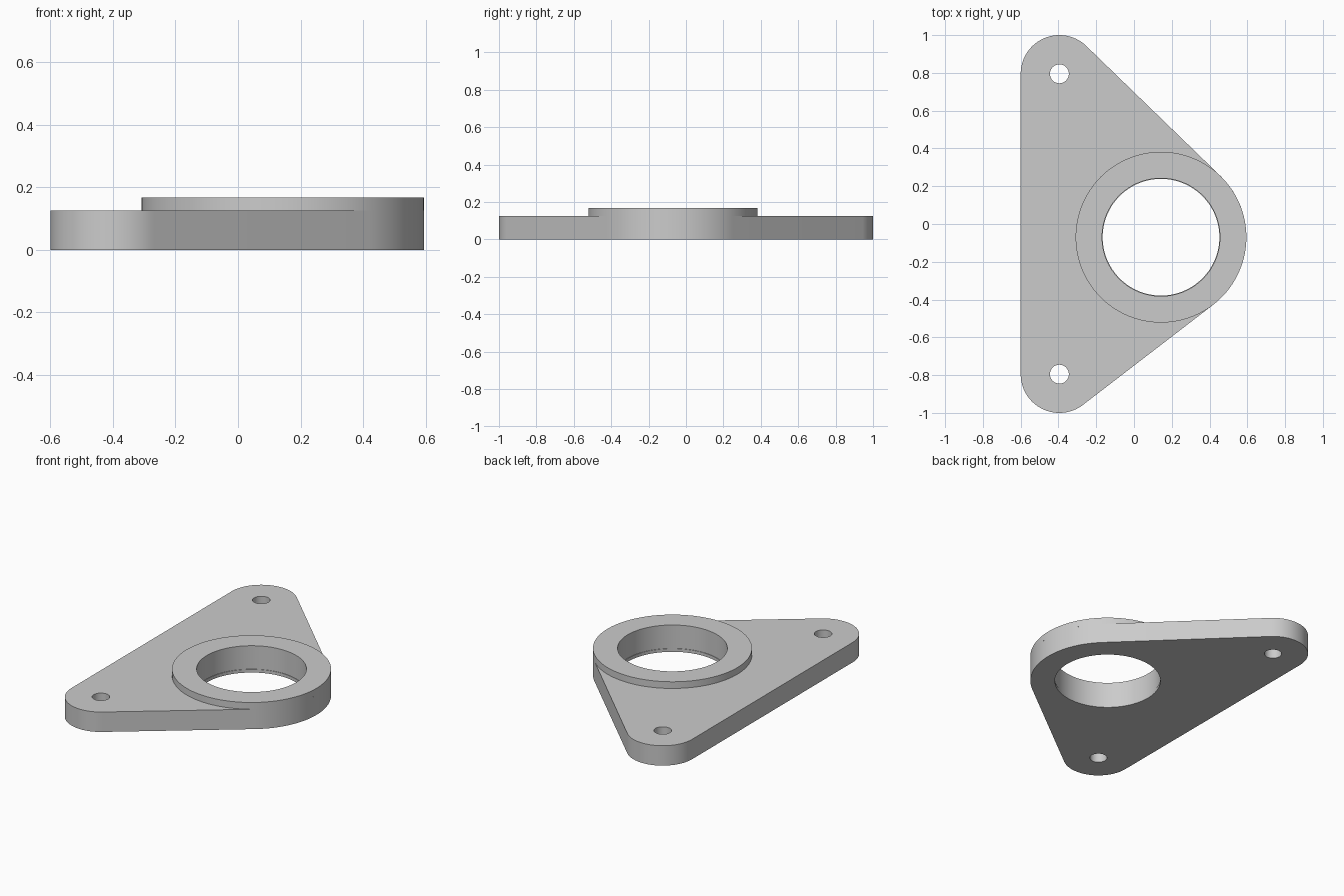
import bpy, bmesh
from math import cos, sin, pi, acos, atan2, hypot, radians

if "Cube" in bpy.data.objects:
    bpy.data.objects.remove(bpy.data.objects["Cube"], do_unlink=True)

PLATE_TOP, BOSS_TOP, LIP_TOP = 0.125, 0.167, 0.02
BOSS = (0.143, -0.07, 0.452)          # x, y, radius
EARS = [(-0.395, -0.795, 0.205), (-0.395, 0.795, 0.205)]
BORE, LIP, BOLT = 0.312, 0.309, 0.05
SEGMENTS = 128

metal = bpy.data.materials.new("light grey metal")
metal.use_nodes = True
grey = (0.6, 0.6, 0.6, 1)
metal.diffuse_color = grey
metal.node_tree.nodes["Principled BSDF"].inputs["Base Color"].default_value = grey


def finish(bm, name):
    bmesh.ops.recalc_face_normals(bm, faces=bm.faces)
    mesh = bpy.data.meshes.new(name)
    bm.to_mesh(mesh)
    bm.free()
    mesh.materials.append(metal)
    obj = bpy.data.objects.new(name, mesh)
    bpy.context.collection.objects.link(obj)
    return obj


def lathe(name, x, y, profile, caps):
    """Sweep (radius, z) points round a vertical axis."""
    bm = bmesh.new()
    rings = [[bm.verts.new((x + r * cos(2 * pi * i / SEGMENTS),
                            y + r * sin(2 * pi * i / SEGMENTS), z))
              for i in range(SEGMENTS)] for r, z in profile]
    for a, b in zip(rings, rings[1:]):
        for i in range(SEGMENTS):
            j = (i + 1) % SEGMENTS
            bm.faces.new((a[i], a[j], b[j], b[i]))
    if caps:
        bm.faces.new(rings[0])
        bm.faces.new(rings[-1])
    return finish(bm, name)


def tangent_angle(a, b):
    """Direction from centre to the outer tangent shared by a and then b."""
    dx, dy = b[0] - a[0], b[1] - a[1]
    return atan2(dy, dx) - acos((a[2] - b[2]) / hypot(dx, dy))


# Plate outline: three arcs joined by their outer tangents
circles = [EARS[0], BOSS, EARS[1]]
outline = []
for k, c in enumerate(circles):
    start = tangent_angle(circles[k - 1], c)
    sweep = (tangent_angle(c, circles[(k + 1) % 3]) - start) % (2 * pi)
    steps = int(sweep / (2 * pi) * SEGMENTS) + 1
    for i in range(steps + 1):
        t = start + sweep * i / steps
        outline.append((c[0] + c[2] * cos(t), c[1] + c[2] * sin(t)))

bm = bmesh.new()
base = bm.faces.new([bm.verts.new((x, y, 0)) for x, y in outline])
top = bmesh.ops.extrude_face_region(bm, geom=[base], use_keep_orig=True)["geom"]
bmesh.ops.translate(bm, vec=(0, 0, PLATE_TOP),
                    verts=[v for v in top if isinstance(v, bmesh.types.BMVert)])
plate = finish(bm, "mounting_plate")

# Raised ring around the bore, open where it sits on the plate
ring = lathe("raised_ring", BOSS[0], BOSS[1],
             [(BORE, PLATE_TOP), (BORE, BOSS_TOP),
              (BOSS[2], BOSS_TOP), (BOSS[2], PLATE_TOP)], False)

# Stepped bore and bolt holes
cutters = [lathe("bore_cutter", BOSS[0], BOSS[1],
                 [(LIP, -0.1), (LIP, LIP_TOP), (BORE, LIP_TOP), (BORE, 0.3)], True)]
for x, y, _ in EARS:
    cutters.append(lathe("bolt_hole_cutter", x, y, [(BOLT, -0.1), (BOLT, 0.3)], True))

bpy.context.view_layer.objects.active = plate
for cutter in cutters:
    mod = plate.modifiers.new("hole", "BOOLEAN")
    mod.operation = "DIFFERENCE"
    mod.solver = "EXACT"
    mod.object = cutter
    bpy.ops.object.modifier_apply(modifier=mod.name)
for cutter in cutters:
    bpy.data.objects.remove(cutter, do_unlink=True)

# Smooth the round walls, keep the edges crisp
bpy.ops.object.select_all(action="DESELECT")
for obj in (plate, ring):
    obj.select_set(True)
bpy.ops.object.shade_smooth_by_angle(angle=radians(30))
